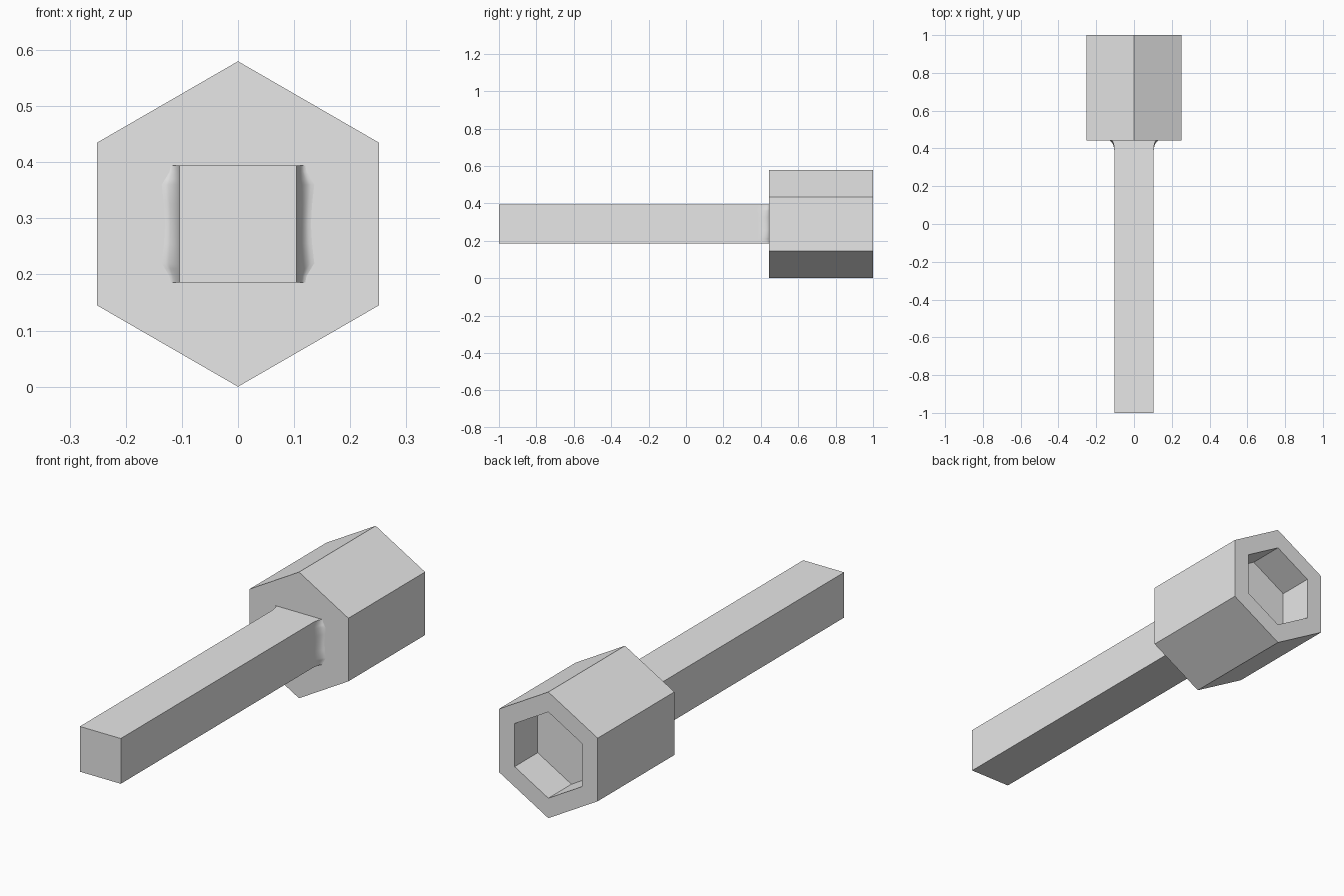
import bpy, bmesh, math

cube = bpy.data.objects.get("Cube")
if cube:
    bpy.data.objects.remove(cube, do_unlink=True)

grey = bpy.data.materials.new("plain grey")
grey.use_nodes = True
colour = (0.8, 0.8, 0.8, 1)
grey.diffuse_color = colour
grey.node_tree.nodes["Principled BSDF"].inputs["Base Color"].default_value = colour

AXIS_Z = 0.29        # height of the shared centre line
FACE_Y = 0.443       # front face of the head
HALF = 0.104         # half width of the square shaft


def finish(name, bm, smooth=False):
    bmesh.ops.recalc_face_normals(bm, faces=bm.faces)
    mesh = bpy.data.meshes.new(name)
    bm.to_mesh(mesh)
    bm.free()
    obj = bpy.data.objects.new(name, mesh)
    bpy.context.collection.objects.link(obj)
    mesh.materials.append(grey)
    if smooth:
        bpy.ops.object.select_all(action='DESELECT')
        bpy.context.view_layer.objects.active = obj
        obj.select_set(True)
        bpy.ops.object.shade_smooth_by_angle(angle=math.radians(35))
    return obj


def ring(bm, y, radius):
    angles = [math.radians(90 + 60 * i) for i in range(6)]
    return [bm.verts.new((radius * math.cos(a), y, AXIS_Z + radius * math.sin(a)))
            for a in angles]


def bridge(bm, a, b):
    for i in range(len(a)):
        j = (i + 1) % len(a)
        bm.faces.new((a[i], a[j], b[j], b[i]))


# Hexagonal head with a shallow hexagonal socket in its back
bm = bmesh.new()
rings = [ring(bm, y, r) for y, r in
         ((FACE_Y, 0.29), (1.0, 0.29), (1.0, 0.198), (0.832, 0.198))]
for a, b in zip(rings, rings[1:]):
    bridge(bm, a, b)
bm.faces.new(rings[0])
bm.faces.new(rings[-1])
finish("hexagonal_head", bm)

# Square shaft, let slightly into the head
bm = bmesh.new()
bmesh.ops.create_cube(bm, size=1)
end = FACE_Y + 0.01
for v in bm.verts:
    v.co = (v.co.x * 2 * HALF, (end - 1) / 2 + v.co.y * (end + 1),
            AXIS_Z + v.co.z * 2 * HALF)
finish("square_shaft", bm)

# Curved fillets on both sides; flare width varies with height
flare = [(0.0, 0.026), (0.035, 0.028), (0.07, 0.032), (0.08, 0.026),
         (0.093, 0.018), (HALF, 0.016)]
rows = [(-h, w) for h, w in reversed(flare[1:])] + flare
STEPS = 8
LENGTH = 0.06
for name, side in (("left_fillet", 1), ("right_fillet", -1)):
    bm = bmesh.new()
    grid = []
    for h, width in rows:
        row = []
        for i in range(STEPS + 1):
            t = math.pi / 2 * i / STEPS
            row.append(bm.verts.new((side * (HALF + width * (1 - math.cos(t))),
                                     FACE_Y - LENGTH * (1 - math.sin(t)),
                                     AXIS_Z + h)))
        row.append(bm.verts.new((side * HALF, FACE_Y, AXIS_Z + h)))
        grid.append(row)
    for a, b in zip(grid, grid[1:]):
        bridge(bm, a, b)
    bm.faces.new(grid[0])
    bm.faces.new(grid[-1])
    finish(name, bm, smooth=True)
